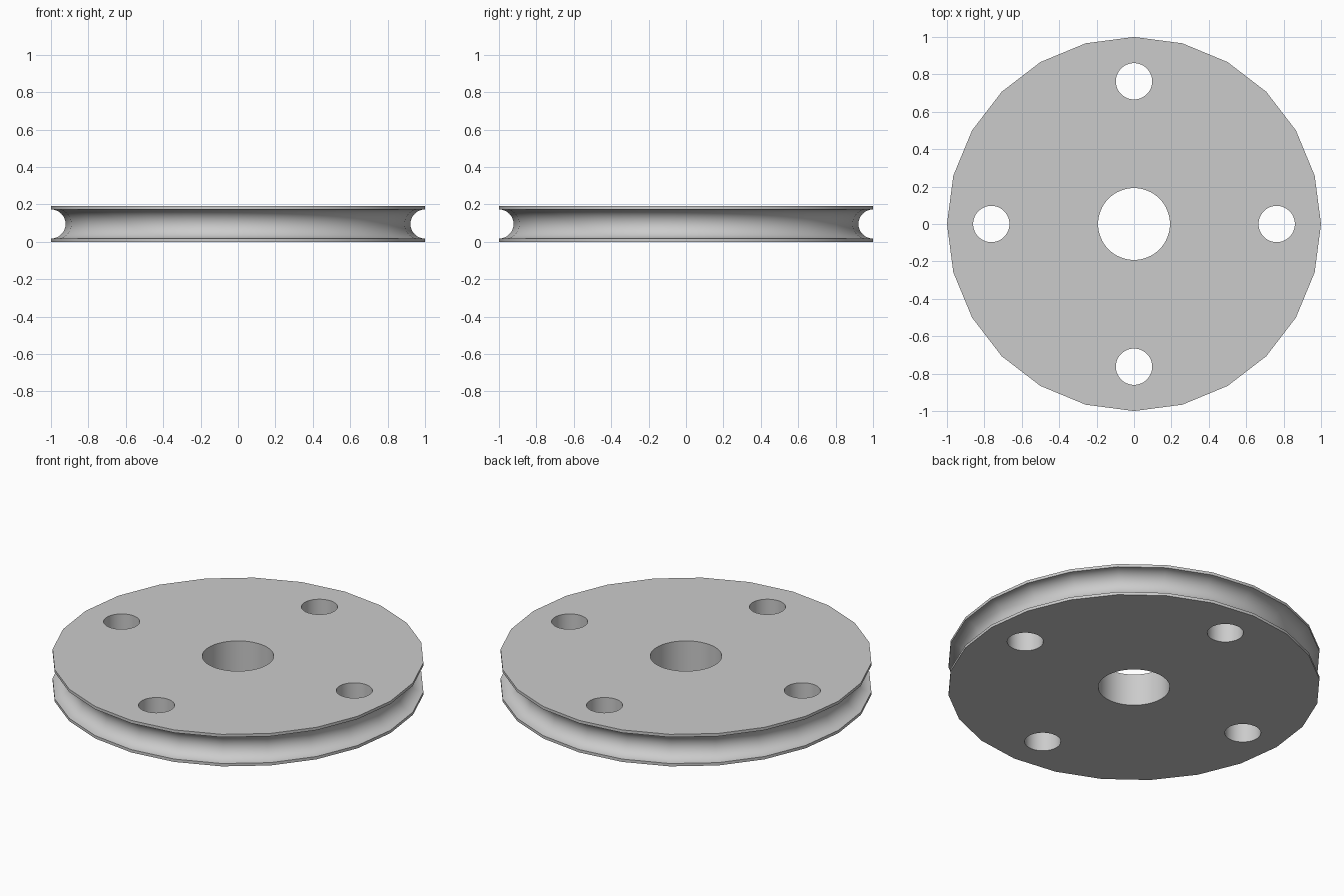
import bpy
import bmesh
from math import cos, sin, pi, radians

cube = bpy.data.objects.get("Cube")
if cube:
    bpy.data.objects.remove(cube, do_unlink=True)

SIDES = 24
HEIGHT = 0.19
GROOVE_RADIUS = 0.078
GROOVE_STEPS = 16
BORE_RADIUS = 0.192
BOLT_RADIUS = 0.097
BOLT_CIRCLE = 0.763

grey = bpy.data.materials.new("plain grey")
grey.use_nodes = True
colour = (0.6, 0.6, 0.6, 1)
grey.diffuse_color = colour
grey.node_tree.nodes["Principled BSDF"].inputs["Base Color"].default_value = colour


def add_object(name, bm):
    bmesh.ops.recalc_face_normals(bm, faces=bm.faces[:])
    mesh = bpy.data.meshes.new(name)
    bm.to_mesh(mesh)
    bm.free()
    mesh.materials.append(grey)
    obj = bpy.data.objects.new(name, mesh)
    bpy.context.collection.objects.link(obj)
    return obj


def lathe(name, profile, sides):
    """Turn a (radius, z) profile about z and cap both ends."""
    bm = bmesh.new()
    turns = [2 * pi * i / sides for i in range(sides)]
    rings = [[bm.verts.new((r * cos(a), r * sin(a), z)) for a in turns]
             for r, z in profile]
    for low, high in zip(rings, rings[1:]):
        for i in range(sides):
            j = (i + 1) % sides
            bm.faces.new((low[i], low[j], high[j], high[i]))
    bm.faces.new(rings[0][::-1])
    bm.faces.new(rings[-1])
    return add_object(name, bm)


# Wheel with a half-round rope groove between two thin lips
profile = [(1, 0)]
for i in range(GROOVE_STEPS + 1):
    a = pi * i / GROOVE_STEPS
    profile.append((1 - GROOVE_RADIUS * sin(a), HEIGHT / 2 - GROOVE_RADIUS * cos(a)))
profile.append((1, HEIGHT))
wheel = lathe("pulley_wheel", profile, SIDES)

# Centre bore and four bolt holes
holes = [(0, 0, BORE_RADIUS)]
for i in range(4):
    a = pi / 2 * i
    holes.append((BOLT_CIRCLE * cos(a), BOLT_CIRCLE * sin(a), BOLT_RADIUS))

bpy.context.view_layer.objects.active = wheel
for x, y, radius in holes:
    cutter = lathe("hole_cutter", [(radius, -0.1), (radius, HEIGHT + 0.1)], 64)
    cutter.location = (x, y, 0)
    cutter.hide_render = True
    cut = wheel.modifiers.new("hole", "BOOLEAN")
    cut.operation = "DIFFERENCE"
    cut.solver = "EXACT"
    cut.object = cutter
    bpy.context.view_layer.update()
    bpy.ops.object.modifier_apply(modifier=cut.name)
    bpy.data.objects.remove(cutter, do_unlink=True)

# Smooth groove and hole walls, crisp rims
bpy.ops.object.select_all(action="DESELECT")
wheel.select_set(True)
bpy.ops.object.shade_smooth_by_angle(angle=radians(30))
